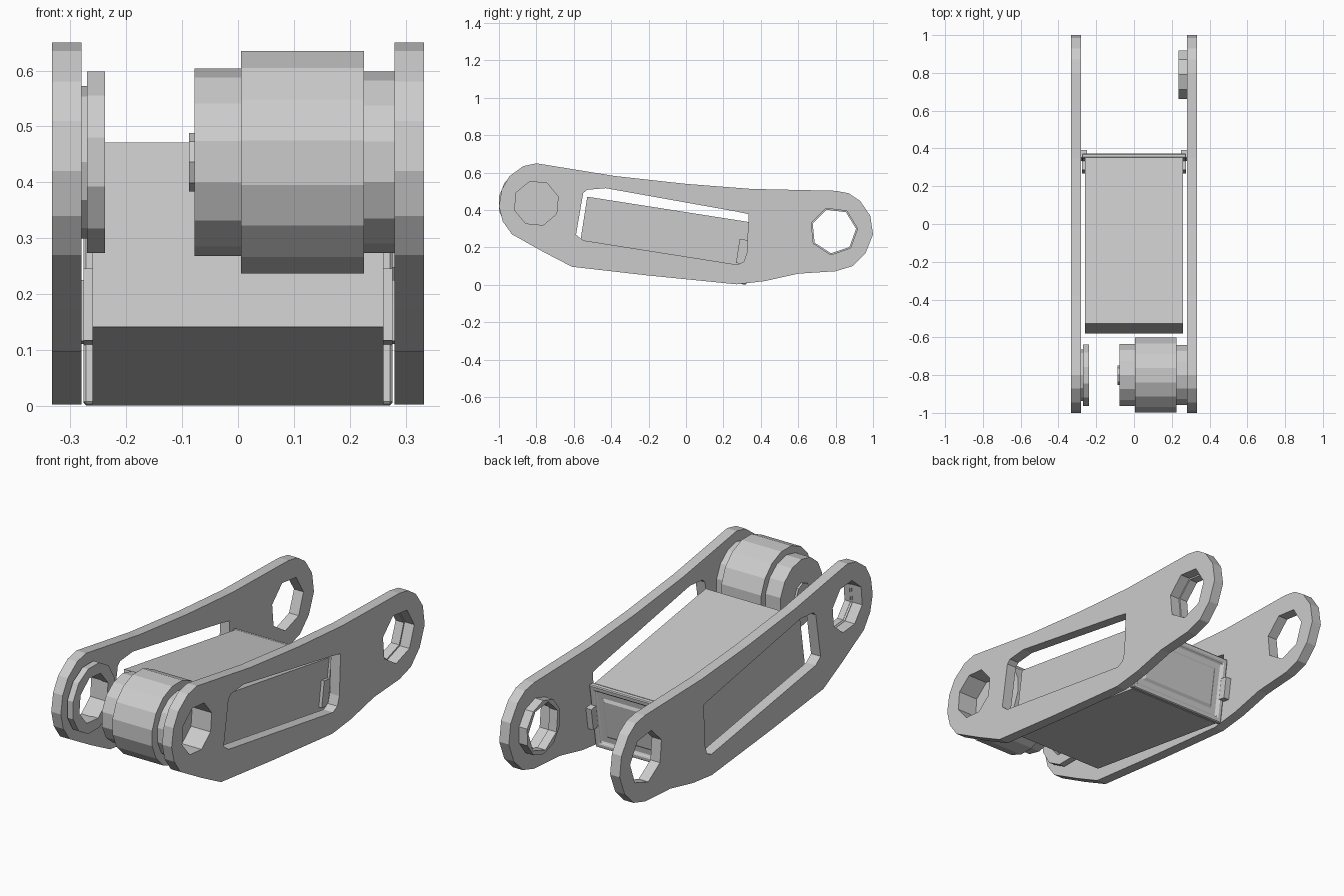
import bpy, bmesh, math
from mathutils import Matrix, Vector

if "Cube" in bpy.data.objects:
    bpy.data.objects.remove(bpy.data.objects["Cube"])

FRONT = (-0.80, 0.436)   # motor axis (y, z)
REAR = (0.79, 0.288)     # open joint axis (y, z)
# local (x, y, z) -> world (y, z, x)
SIDE = Matrix(((0, 0, 1, 0), (1, 0, 0, 0), (0, 1, 0, 0), (0, 0, 0, 1)))


def circle(c, r, n, phase=0.0):
    return [(c[0] + r * math.cos(phase + 2 * math.pi * i / n),
             c[1] + r * math.sin(phase + 2 * math.pi * i / n)) for i in range(n)]


def slab(name, loops, x0, x1):
    """Extrude side-view outlines (first outer, others holes) from x0 to x1."""
    cu = bpy.data.curves.new(name, 'CURVE')
    cu.dimensions, cu.fill_mode = '2D', 'BOTH'
    cu.extrude = abs(x1 - x0) / 2
    for pts in loops:
        sp = cu.splines.new('POLY')
        sp.points.add(len(pts) - 1)
        for p, co in zip(sp.points, pts):
            p.co = (co[0], co[1], 0, 1)
        sp.use_cyclic_u = True
    tmp = bpy.data.objects.new(name + "_outline", cu)
    bpy.context.collection.objects.link(tmp)
    bpy.context.view_layer.update()
    me = bpy.data.meshes.new_from_object(tmp.evaluated_get(bpy.context.evaluated_depsgraph_get()))
    bpy.data.objects.remove(tmp)
    me.transform(Matrix.Translation(((x0 + x1) / 2, 0, 0)) @ SIDE)
    bm = bmesh.new()
    bm.from_mesh(me)
    bmesh.ops.remove_doubles(bm, verts=bm.verts, dist=1e-5)
    bmesh.ops.recalc_face_normals(bm, faces=bm.faces)
    bm.to_mesh(me)
    bm.free()
    me.shade_flat()
    ob = bpy.data.objects.new(name, me)
    bpy.context.collection.objects.link(ob)
    return ob


# Side plates with window and joint holes
outline = [(-0.80, 0.65), (-0.87, 0.635), (-0.945, 0.58), (-0.985, 0.51), (-1.0, 0.42),
           (-0.98, 0.34), (-0.93, 0.27), (-0.76, 0.175), (-0.61, 0.097), (-0.2, 0.05),
           (0.27, 0.003), (0.42, 0.02), (0.60, 0.06), (0.80, 0.073), (0.89, 0.10), (0.96, 0.17),
           (1.0, 0.27), (0.985, 0.37), (0.93, 0.45), (0.87, 0.49), (0.80, 0.503),
           (0.35, 0.513), (0.0, 0.54), (-0.38, 0.582)]
window = [(-0.55, 0.49), (-0.53, 0.508), (-0.43, 0.517), (0.27, 0.392), (0.335, 0.378),
          (0.325, 0.17), (0.31, 0.125), (0.275, 0.108), (-0.55, 0.238), (-0.588, 0.268)]
for side, s in (("left", -1), ("right", 1)):
    slab(side + "_plate", [outline, window, circle(FRONT, 0.122, 8, 0.3), circle(REAR, 0.128, 7, 0.1)],
         s * 0.28, s * 0.333)

# Motor drum stack on the front axis
slab("motor_drum", [circle(FRONT, 0.203, 16, 0.2)], 0.005, 0.225)
slab("motor_cap", [circle(FRONT, 0.168, 14, 0.22)], -0.078, 0.005)
slab("motor_knob", [circle(FRONT, 0.052, 8)], -0.088, -0.078)
slab("motor_collar", [circle(FRONT, 0.162, 14, 0.22), circle(FRONT, 0.122, 8, 0.3)], 0.225, 0.28)

# Bearing ring on the left plate and bush on the rear right hole
slab("bearing_flange", [circle(FRONT, 0.136, 12), circle(FRONT, 0.12, 8, 0.3)], -0.28, -0.27)
slab("bearing_ring", [circle(FRONT, 0.168, 12, 0.26), circle(FRONT, 0.118, 8, 0.3)], -0.27, -0.238)
slab("rear_bush", [circle(REAR, 0.135, 10, 0.3), circle(REAR, 0.12, 7, 0.1)], 0.235, 0.28)

# Tilted electronics housing frame
TILT = Matrix.Translation((0, -0.104, 0.236)) @ Matrix.Rotation(math.radians(-8.9), 4, 'X')


def box(name, lo, hi, detail=None):
    """Box in the tilted housing frame, with optional face detailing."""
    lo, hi = Vector(lo), Vector(hi)
    bm = bmesh.new()
    bmesh.ops.create_cube(bm, size=1)
    for v in bm.verts:
        v.co = (lo + hi) / 2 + v.co * (hi - lo)
    if detail:
        detail(bm)
    me = bpy.data.meshes.new(name)
    bm.to_mesh(me)
    bm.free()
    ob = bpy.data.objects.new(name, me)
    ob.matrix_world = TILT
    bpy.context.collection.objects.link(ob)
    return ob


def back_panel(bm):
    # recessed frame with a raised centre panel on the rear face
    bm.normal_update()
    face = max(bm.faces, key=lambda f: f.normal.y)
    for thick, depth in ((0.035, 0), (0.008, -0.012), (0.05, 0), (0.006, 0.008)):
        bmesh.ops.inset_individual(bm, faces=[face], thickness=thick, depth=depth)


box("housing_body", (-0.26, -0.455, -0.167), (0.26, 0.435, 0.167))
cap = box("housing_end_cap", (-0.276, 0.433, -0.167), (0.276, 0.457, 0.167), back_panel)
bev = cap.modifiers.new("soft_edges", 'BEVEL')
bev.width, bev.segments = 0.005, 1

# Side latches and clips holding the end cap
for side, s in (("left", -1), ("right", 1)):
    xs = sorted((s * 0.25, s * 0.28))
    box(side + "_clip", (xs[0], 0.452, -0.05), (xs[1], 0.492, 0.06))
    xs = sorted((s * 0.258, s * 0.276))
    box(side + "_latch", (xs[0], 0.385, -0.06), (xs[1], 0.435, 0.07))
